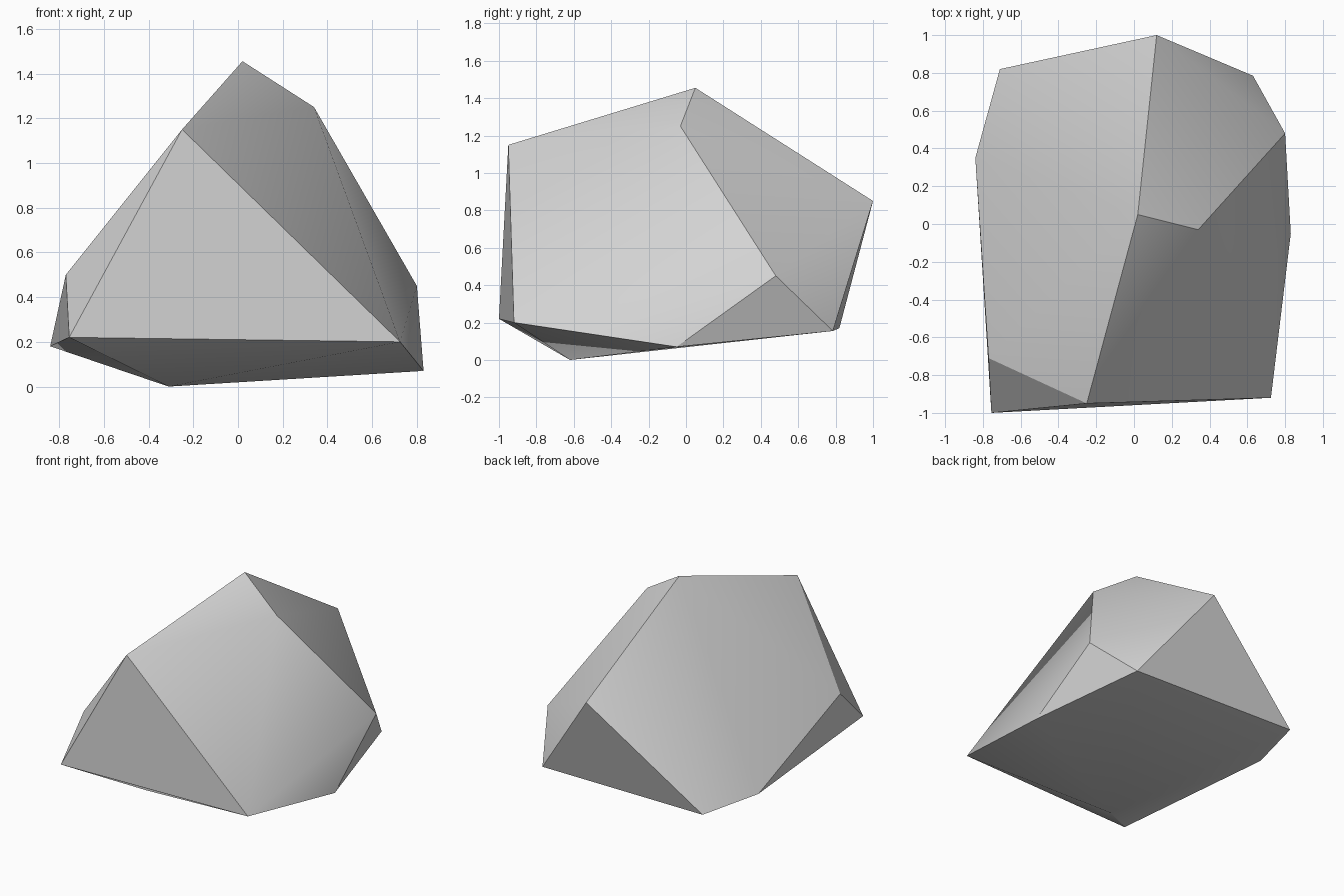
import bpy
import bmesh
import math

cube = bpy.data.objects.get("Cube")
if cube:
    bpy.data.objects.remove(cube, do_unlink=True)

# Single stone colour
stone = bpy.data.materials.new("stone grey")
stone.use_nodes = True
grey = (0.65, 0.65, 0.65, 1)
stone.diffuse_color = grey
bsdf = stone.node_tree.nodes["Principled BSDF"]
bsdf.inputs["Base Color"].default_value = grey
bsdf.inputs["Roughness"].default_value = 0.9

# Corners of the faceted boulder
peak = [(0.02, 0.05, 1.455), (0.34, -0.03, 1.25)]
shoulders = [(-0.25, -0.95, 1.15), (0.12, 1.0, 0.85),
             (0.80, 0.48, 0.45), (-0.77, -0.71, 0.50)]
rim = [(-0.755, -1.0, 0.22), (0.725, -0.92, 0.20), (0.83, -0.05, 0.07),
       (0.63, 0.785, 0.155), (-0.71, 0.82, 0.17), (-0.84, 0.35, 0.18)]
foot = [(-0.31, -0.62, 0.0)]

# Wrap the corners in a convex shell
bm = bmesh.new()
for corner in peak + shoulders + rim + foot:
    bm.verts.new(corner)
bmesh.ops.convex_hull(bm, input=bm.verts[:])
bmesh.ops.recalc_face_normals(bm, faces=bm.faces[:])
mesh = bpy.data.meshes.new("boulder")
bm.to_mesh(mesh)
bm.free()
mesh.materials.append(stone)

boulder = bpy.data.objects.new("boulder", mesh)
bpy.context.collection.objects.link(boulder)

# Soften shallow creases, keep strong edges crisp
bpy.ops.object.select_all(action="DESELECT")
boulder.select_set(True)
bpy.context.view_layer.objects.active = boulder
bpy.ops.object.shade_smooth_by_angle(angle=math.radians(30))
